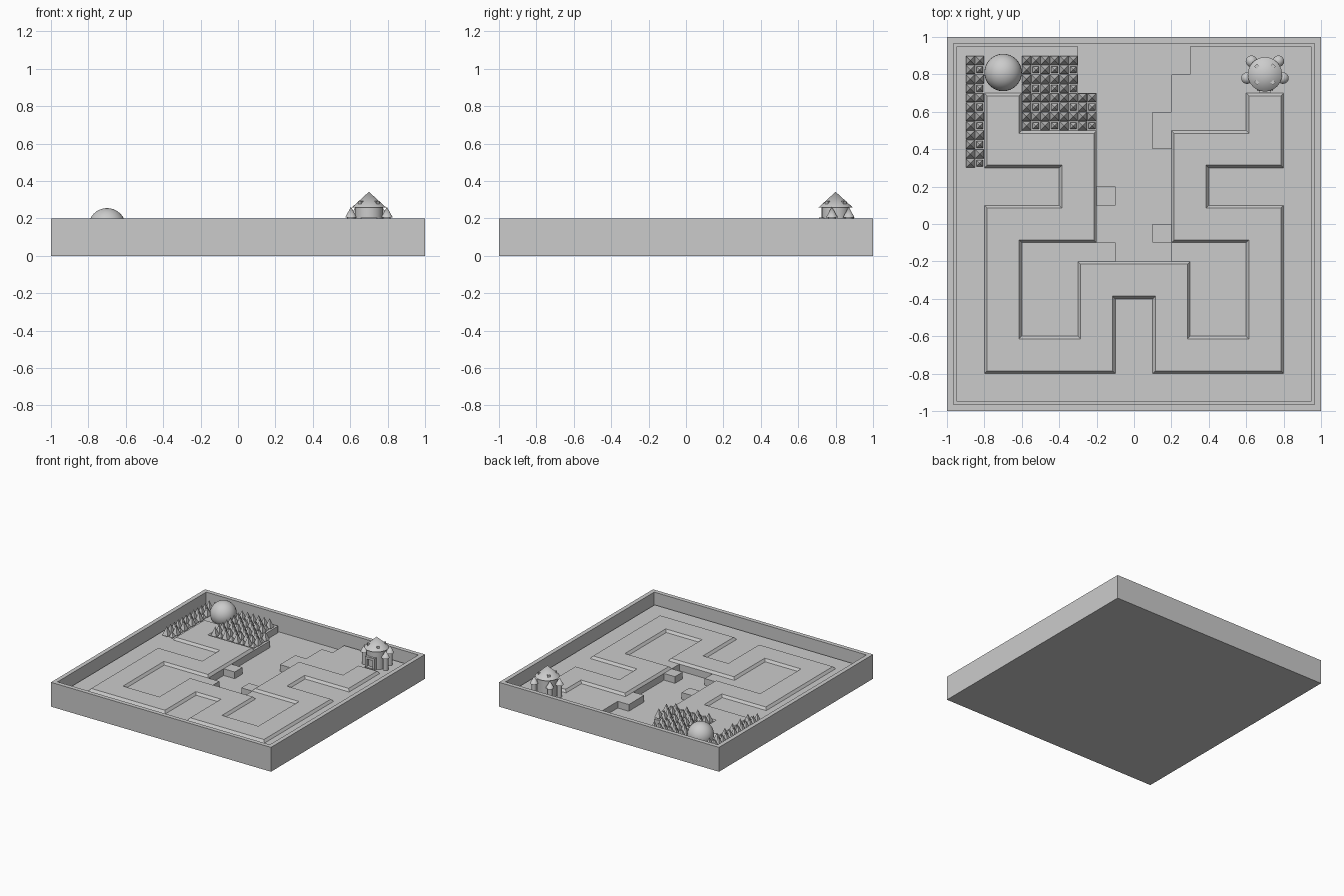
import bpy
import bmesh
import math
from mathutils import Matrix, Vector

old = bpy.data.objects.get("Cube")
if old:
    bpy.data.objects.remove(old)

GROUND, RIVER, RIM = 0.105, 0.05, 0.2

stone = bpy.data.materials.new("plain_grey")
stone.use_nodes = True
grey = (0.6, 0.6, 0.6, 1)
stone.diffuse_color = grey
stone.node_tree.nodes["Principled BSDF"].inputs["Base Color"].default_value = grey


def finish(bm, name, smooth=False):
    mesh = bpy.data.meshes.new(name)
    bm.to_mesh(mesh)
    bm.free()
    mesh.materials.append(stone)
    obj = bpy.data.objects.new(name, mesh)
    bpy.context.collection.objects.link(obj)
    if smooth:
        bpy.ops.object.select_all(action='DESELECT')
        obj.select_set(True)
        bpy.context.view_layer.objects.active = obj
        bpy.ops.object.shade_smooth_by_angle(angle=math.radians(35))
    return obj


def add_box(bm, centre, size, turn=0):
    m = Matrix.Translation(centre) @ Matrix.Rotation(turn, 4, 'Z') @ Matrix.Diagonal((*size, 1))
    bmesh.ops.create_cube(bm, size=1, matrix=m)


def add_cone(bm, x, y, low, high, r1, r2, sides, turn=0):
    m = Matrix.Translation((x, y, (low + high) / 2)) @ Matrix.Rotation(turn, 4, 'Z')
    bmesh.ops.create_cone(bm, cap_ends=True, segments=sides, radius1=r1,
                          radius2=r2, depth=high - low, matrix=m)


def add_outline(bm, points, z):
    # Points are in tenths of a unit
    face = bm.faces.new([bm.verts.new((x / 10, y / 10, z)) for x, y in points])
    face.normal_update()
    if face.normal.z < 0:
        face.normal_flip()
    return face


# Tray: a slab with a sunken top
bm = bmesh.new()
add_box(bm, (0, 0, RIM / 2), (2, 2, RIM))
bm.faces.ensure_lookup_table()
bm.normal_update()
top = max(bm.faces, key=lambda f: f.normal.z)
bmesh.ops.inset_region(bm, faces=[top], thickness=0.05)
down = bmesh.ops.extrude_discrete_faces(bm, faces=[top])["faces"][0]
bmesh.ops.translate(bm, verts=down.verts, vec=(0, 0, RIVER - RIM))
finish(bm, "tray")

# Ground: raised land with stepped banks around the river bed
right_bank = [(3, 9.5), (3, 8), (2, 8), (2, 6), (1, 6), (1, 4), (2, 4),
              (2, 0), (1, 0), (1, -1), (2, -1), (2, -2)]
left_bank = [(-1, -2), (-1, -1), (-2, -1), (-2, 1), (-1, 1), (-1, 2),
             (-2, 2), (-2, 7), (-3, 7), (-3, 9.5)]
border = [(-9.5, 9.5), (-9.5, -9.5), (9.5, -9.5), (9.5, 9.5)]
bm = bmesh.new()
face = add_outline(bm, border + right_bank + left_bank, RIVER)
bm.faces.ensure_lookup_table()
land = bmesh.ops.extrude_face_region(bm, geom=[face])["geom"]
bmesh.ops.translate(bm, verts=[g for g in land if isinstance(g, bmesh.types.BMVert)],
                    vec=(0, 0, GROUND - RIVER))
bmesh.ops.recalc_face_normals(bm, faces=bm.faces)
finish(bm, "ground")

# Road: winding raised strip with sloped edges, mirrored left to right
half = [(1, -4), (1, -8), (8, -8), (8, 1), (4, 1), (4, 3), (8, 3), (8, 7),
        (6, 7), (6, 5), (2, 5), (2, -1), (6, -1), (6, -6), (3, -6), (3, -2)]
bm = bmesh.new()
face = add_outline(bm, half + [(-x, y) for x, y in reversed(half)], GROUND)
bmesh.ops.inset_region(bm, faces=[face], thickness=0.015, depth=0.02,
                       use_even_offset=True, use_boundary=True)
finish(bm, "road")

# Forest: square pyramids, three to four in every cell
bm = bmesh.new()
cells = [(-9, y) for y in range(3, 9)]
cells += [(x, y) for x in (-6, -5, -4) for y in range(5, 9)]
cells += [(-3, y) for y in (5, 6)]
for cx, cy in cells:
    for i in range(2):
        for j in range(2):
            x, y = cx / 10 + 0.025 + i * 0.05, cy / 10 + 0.025 + j * 0.05
            small = i == 1 and j == 0
            width, height = (0.026, 0.05) if small else (0.034, 0.085)
            add_box(bm, (x, y, GROUND + 0.01), (0.014, 0.014, 0.02))
            add_cone(bm, x, y, GROUND + 0.012, GROUND + height, width, 0, 4, math.pi / 4)
finish(bm, "forest")

# Dome
bm = bmesh.new()
bmesh.ops.create_uvsphere(bm, u_segments=32, v_segments=16, radius=0.1,
                          matrix=Matrix.Translation((-0.7, 0.81, 0.155)))
finish(bm, "dome", True)

# Castle: round keep under a wide pointed roof
cx, cy = 0.7, 0.8
bm = bmesh.new()
add_cone(bm, cx, cy, GROUND, 0.265, 0.075, 0.075, 24)
finish(bm, "castle_keep", True)
bm = bmesh.new()
add_cone(bm, cx, cy, 0.258, 0.342, 0.092, 0, 24)
finish(bm, "castle_roof", True)

# Dormers on the four diagonals of the roof
bm = bmesh.new()
for k in range(4):
    a = math.pi / 4 + k * math.pi / 2
    spot = Vector((cx + math.cos(a) * 0.055, cy + math.sin(a) * 0.055, 0.283))
    add_box(bm, spot, (0.03, 0.022, 0.022), a)
finish(bm, "castle_dormers")

# Corner towers with small pointed caps
walls, caps = bmesh.new(), bmesh.new()
for side in (-1, 1):
    for dx, dy in ((0.072, 0.07), (0.096, -0.02)):
        x, y = cx + side * dx, cy + dy
        add_cone(walls, x, y, GROUND, 0.21, 0.02, 0.02, 16)
        add_cone(caps, x, y, 0.205, 0.262, 0.031, 0, 16)
finish(walls, "castle_towers", True)
finish(caps, "castle_tower_caps", True)

# Gatehouse: two posts, a lintel and a door sill facing the road
bm = bmesh.new()
for side in (-1, 1):
    add_box(bm, (cx + side * 0.034, cy - 0.075, 0.155), (0.016, 0.03, 0.1))
add_box(bm, (cx, cy - 0.075, 0.195), (0.084, 0.03, 0.02))
add_box(bm, (cx, cy - 0.085, GROUND + 0.01), (0.06, 0.03, 0.02))
finish(bm, "castle_gate")
